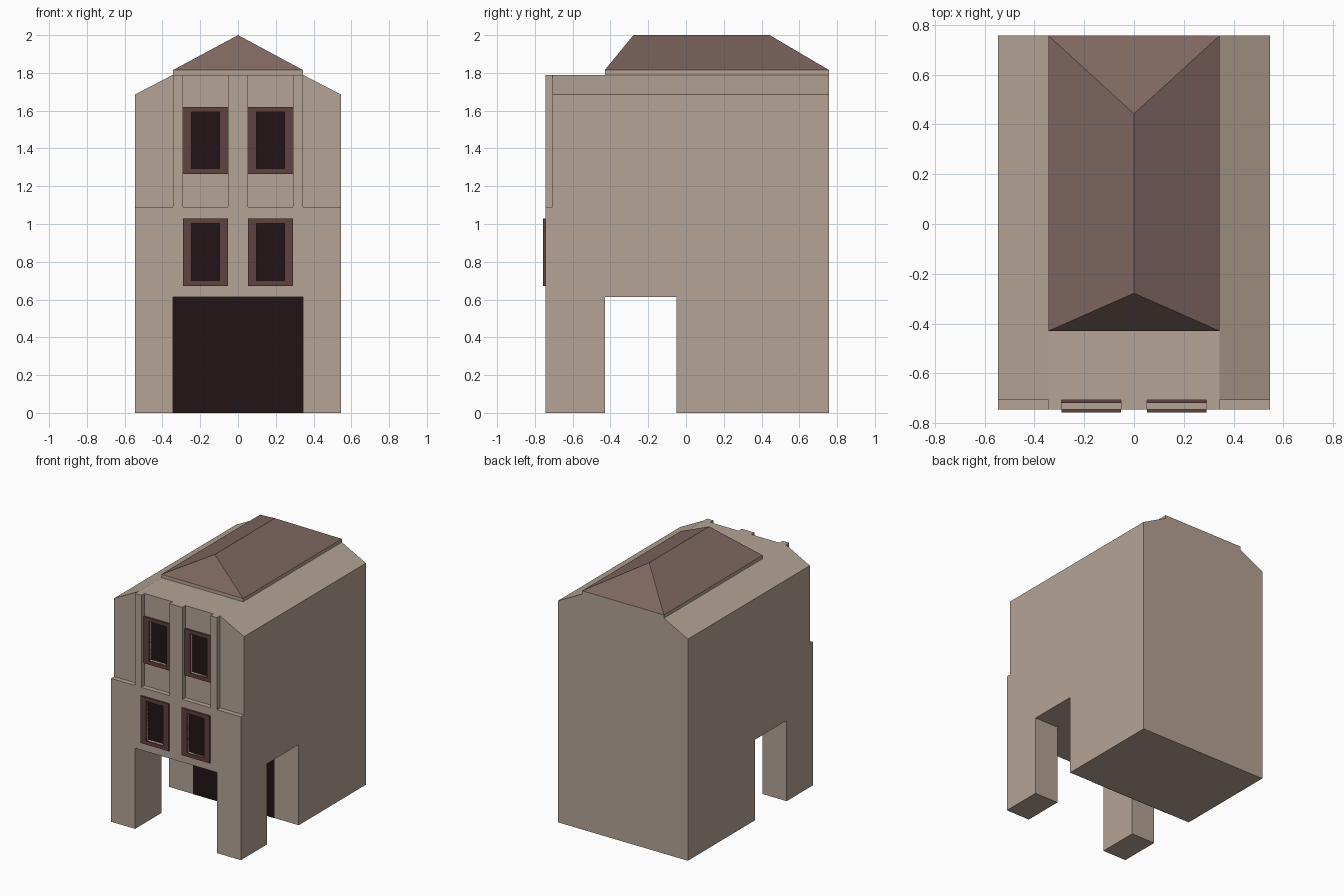
import bpy, bmesh

if "Cube" in bpy.data.objects:
    bpy.data.objects.remove(bpy.data.objects["Cube"])


def material(name, rgb):
    m = bpy.data.materials.new(name)
    m.diffuse_color = (*rgb, 1)
    m.use_nodes = True
    m.node_tree.nodes["Principled BSDF"].inputs["Base Color"].default_value = m.diffuse_color
    return m


STONE = material("stone", (0.46, 0.37, 0.30))
ROOF = material("roof_brown", (0.21, 0.135, 0.115))
FRAME = material("frame_brown", (0.115, 0.055, 0.05))
DARK = material("dark_opening", (0.016, 0.007, 0.008))


def mesh_object(name, verts, faces, *mats):
    me = bpy.data.meshes.new(name)
    me.from_pydata(verts, [], faces)
    bm = bmesh.new()
    bm.from_mesh(me)
    bmesh.ops.recalc_face_normals(bm, faces=bm.faces)
    bm.to_mesh(me)
    bm.free()
    for m in mats:
        me.materials.append(m)
    ob = bpy.data.objects.new(name, me)
    bpy.context.collection.objects.link(ob)
    return ob


def extrude_profile(name, pts, y0, y1, mat):
    n = len(pts)
    verts = [(x, y, z) for y in (y0, y1) for x, z in pts]
    faces = [tuple(range(n)), tuple(range(n, 2 * n))]
    faces += [(i, (i + 1) % n, n + (i + 1) % n, n + i) for i in range(n)]
    return mesh_object(name, verts, faces, mat)


def box(name, x0, x1, y0, y1, z0, z1, mat=STONE):
    return extrude_profile(name, [(x0, z0), (x1, z0), (x1, z1), (x0, z1)], y0, y1, mat)


def cut(target, *bounds):
    c = box("cutter", *bounds)
    c.hide_render = True
    mod = target.modifiers.new("cut", "BOOLEAN")
    mod.operation = "DIFFERENCE"
    mod.solver = "EXACT"
    mod.object = c
    bpy.context.view_layer.objects.active = target
    bpy.ops.object.modifier_apply(modifier=mod.name)
    bpy.data.objects.remove(c)


HW, IN = 0.546, 0.344            # half width of the house, of the archway and roof
FRONT, BACK, RECESS = -0.745, 0.757, -0.708
W0, W1 = 0.053, 0.291            # window frame extent in x

# Main body with sloped shoulders
body = extrude_profile("house_body", [(-HW, 0), (HW, 0), (HW, 1.685), (IN, 1.79),
                                      (-IN, 1.79), (-HW, 1.685)], FRONT, BACK, STONE)

# Ground floor passages from the front and across the sides
cut(body, -IN, IN, -1, -0.05, -0.1, 0.613)
cut(body, -1, 1, -0.43, -0.05, -0.1, 0.613)

# Recessed upper wall panels between the pilasters
for s in (-1, 1):
    for a, b in ((W0, W1), (IN, 0.7)):
        x0, x1 = sorted((s * a, s * b))
        cut(body, x0, x1, -1, RECESS, 1.09, 2)

# Windows: a raised frame ring around a sunken dark pane
for floor, wall, z0, z1 in (("lower", FRONT, 0.672, 1.03), ("upper", RECESS, 1.265, 1.62)):
    for side, s in (("left", -1), ("right", 1)):
        x0, x1 = sorted((s * W0, s * W1))
        i0, i1, j0, j1 = x0 + 0.046, x1 - 0.046, z0 + 0.028, z1 - 0.028
        front, pane = wall - 0.012, wall + 0.018
        cut(body, i0, i1, wall - 0.1, pane, j0, j1)
        rings = ((x0, x1, z0, z1, wall), (x0, x1, z0, z1, front),
                 (i0, i1, j0, j1, front), (i0, i1, j0, j1, pane - 0.001))
        verts = [(x, y, z) for a, b, c, d, y in rings
                 for x, z in ((a, c), (b, c), (b, d), (a, d))]
        faces = [(4 * r + k, 4 * r + (k + 1) % 4, 4 * r + 4 + (k + 1) % 4, 4 * r + 4 + k)
                 for r in range(3) for k in range(4)]
        faces.append((12, 13, 14, 15))
        win = mesh_object(f"{floor}_{side}_window", verts, faces, FRAME, DARK)
        win.data.polygons[-1].material_index = 1

# Dark doorway on the wall behind the passage
mesh_object("doorway", [(-IN, -0.052, 0), (IN, -0.052, 0), (IN, -0.052, 0.613),
                        (-IN, -0.052, 0.613)], [(0, 1, 2, 3)], DARK)

# Roof: eaves band and hipped top
box("roof_eaves", -IN, IN, -0.43, BACK, 1.79, 1.815)
mesh_object("hipped_roof", [(-IN, -0.43, 1.815), (IN, -0.43, 1.815), (IN, BACK, 1.815),
                            (-IN, BACK, 1.815), (0, -0.278, 2), (0, 0.443, 2)],
            [(0, 1, 4), (1, 2, 5, 4), (2, 3, 5), (3, 0, 4, 5)], ROOF)
